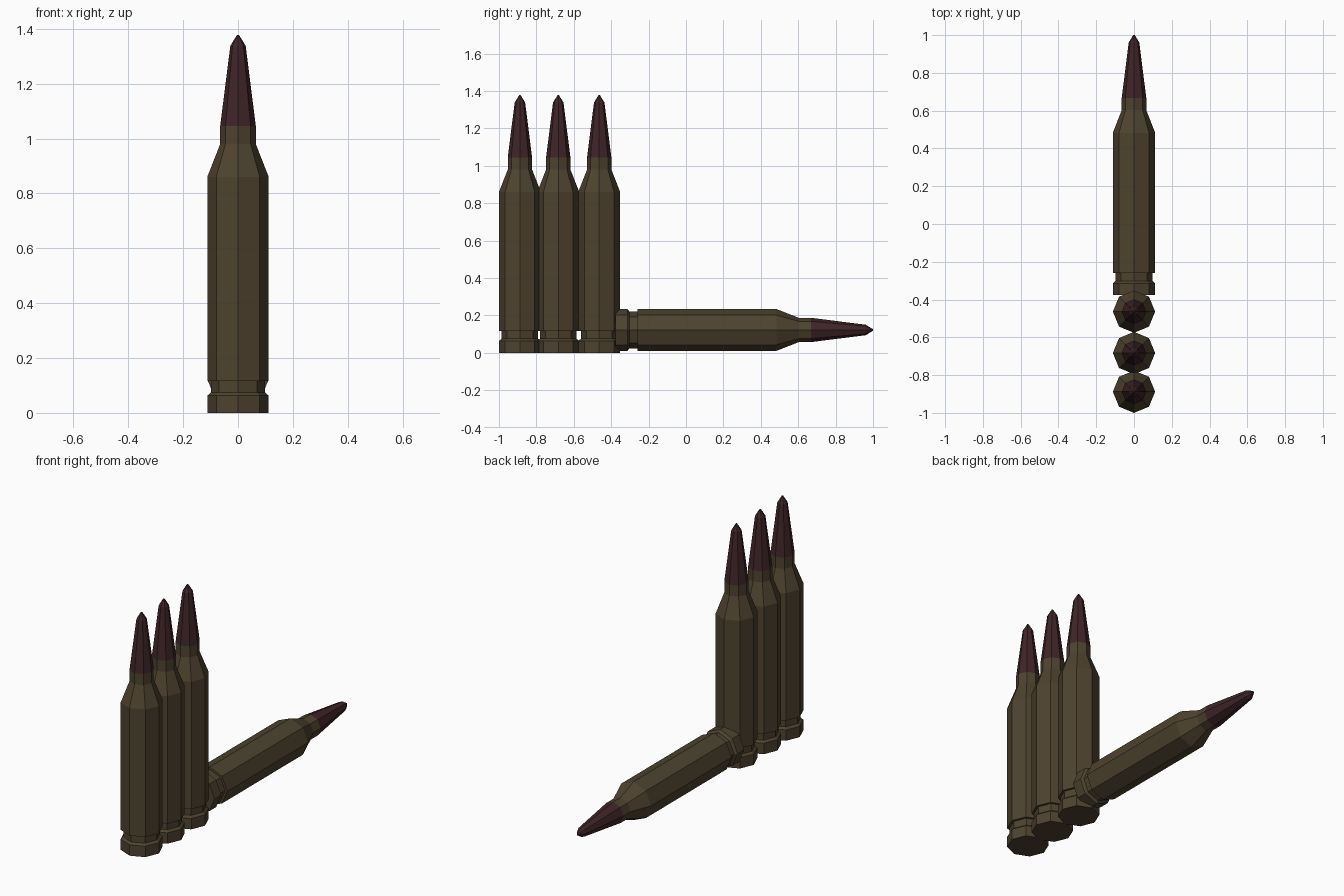
import bpy, bmesh, math
from mathutils import Matrix

if "Cube" in bpy.data.objects:
    bpy.data.objects.remove(bpy.data.objects["Cube"])

SIDES = 8


def material(name, rgb):
    m = bpy.data.materials.new(name)
    m.diffuse_color = (*rgb, 1)
    m.use_nodes = True
    m.node_tree.nodes["Principled BSDF"].inputs["Base Color"].default_value = m.diffuse_color
    return m


brass = material("dark_brass", (0.075, 0.055, 0.028))
copper = material("dark_red_copper", (0.05, 0.018, 0.021))

# (radius, height) profiles, from the base upwards
CASE = [(0.112, 0), (0.112, 0.063), (0.098, 0.075), (0.098, 0.117),
        (0.112, 0.117), (0.112, 0.86), (0.065, 0.98), (0.065, 1.045)]
TIP = [(0.065, 1.045), (0.028, 1.338), (0.004, 1.377)]


def lathe(name, profile, mat, matrix):
    """Faceted solid of revolution with capped ends."""
    bm = bmesh.new()
    rings = [[bm.verts.new((r * math.cos(math.tau * i / SIDES),
                            r * math.sin(math.tau * i / SIDES), z))
              for i in range(SIDES)] for r, z in profile]
    for a, b in zip(rings, rings[1:]):
        for i in range(SIDES):
            j = (i + 1) % SIDES
            bm.faces.new((a[i], a[j], b[j], b[i]))
    bm.faces.new(rings[0][::-1])
    bm.faces.new(rings[-1])
    mesh = bpy.data.meshes.new(name)
    bm.to_mesh(mesh)
    bm.free()
    mesh.materials.append(mat)
    obj = bpy.data.objects.new(name, mesh)
    obj.matrix_world = matrix
    bpy.context.collection.objects.link(obj)


def cartridge(label, matrix):
    lathe(label + "_case", CASE, brass, matrix)
    lathe(label + "_tip", TIP, copper, matrix)


# Three standing cartridges in a row
for n, y in enumerate((-0.888, -0.683, -0.464), 1):
    cartridge(f"standing_{n}", Matrix.Translation((0, y, 0)))

# One lying cartridge pointing to +y
cartridge("lying", Matrix.Translation((0, -0.377, 0.122))
          @ Matrix.Rotation(-math.pi / 2, 4, 'X'))
